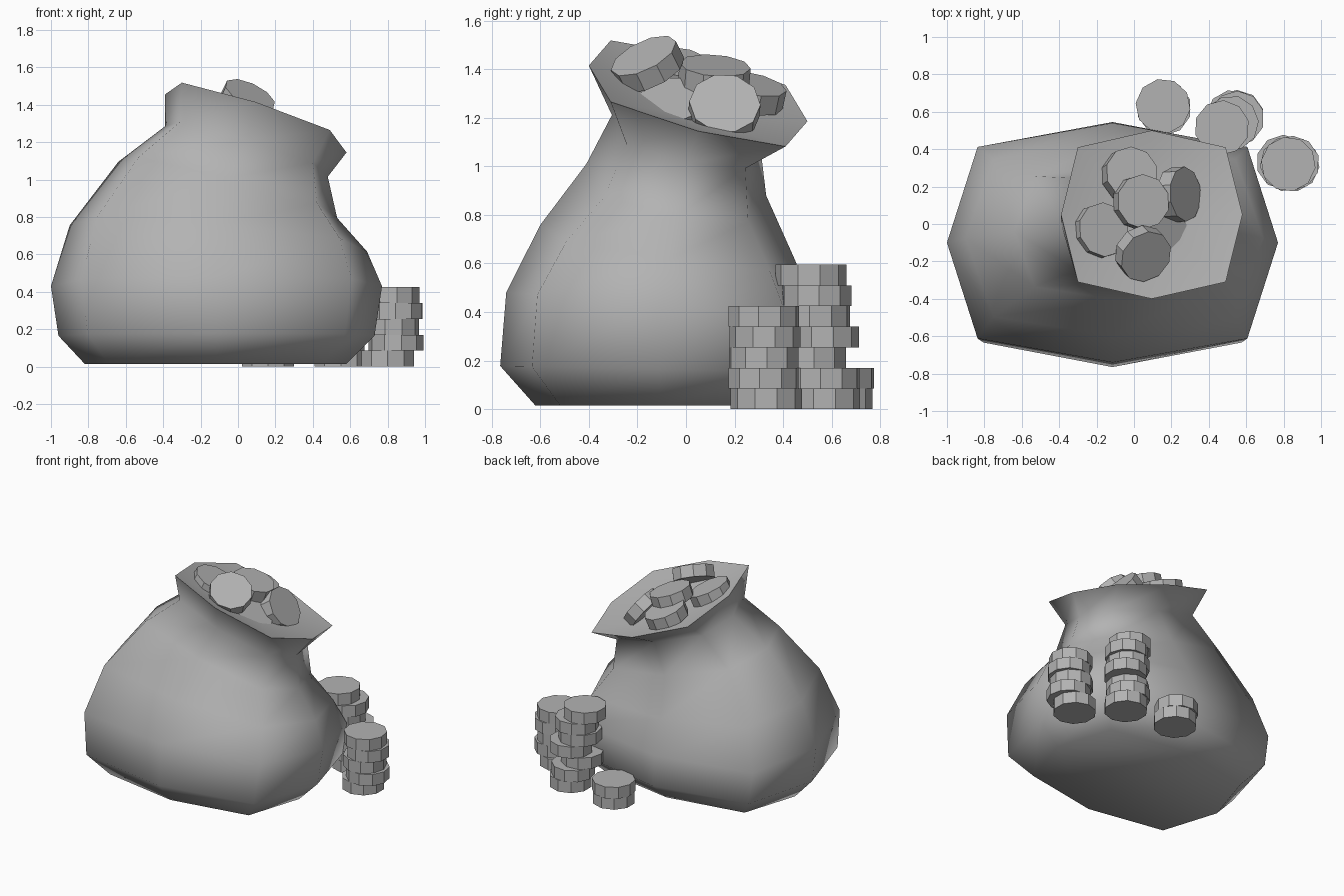
import bpy, bmesh, math
from mathutils import Vector

cube = bpy.data.objects.get("Cube")
if cube:
    bpy.data.objects.remove(cube)

grey = bpy.data.materials.new("plain_grey")
grey.use_nodes = True
colour = (0.45, 0.45, 0.45, 1)
grey.diffuse_color = colour
grey.node_tree.nodes["Principled BSDF"].inputs["Base Color"].default_value = colour


def finish(bm, name):
    bmesh.ops.recalc_face_normals(bm, faces=bm.faces)
    mesh = bpy.data.meshes.new(name)
    bm.to_mesh(mesh)
    bm.free()
    mesh.materials.append(grey)
    obj = bpy.data.objects.new(name, mesh)
    bpy.context.collection.objects.link(obj)
    return obj


# Sack: eight-sided rings, each as centre x, y, z, radius x, y, slope along x, y
RINGS = [
    (-0.12, -0.11, 0.015, 0.70, 0.51, 0, 0),
    (-0.115, -0.11, 0.165, 0.845, 0.655, 0, -0.02),
    (-0.115, -0.10, 0.43, 0.885, 0.64, 0, -0.08),
    (-0.105, -0.075, 0.685, 0.795, 0.525, -0.088, -0.14),
    (-0.055, -0.04, 0.945, 0.585, 0.37, -0.256, -0.176),
    (0.045, 0.0, 1.15, 0.435, 0.305, -0.31, -0.2),
    (0.095, 0.05, 1.30, 0.485, 0.45, -0.32, -0.255),
]
SIDES = [(1, 0), (0.815, 0.8), (0, 1), (-0.815, 0.8),
         (-1, 0), (-0.815, -0.8), (0, -1), (0.815, -0.8)]

bm = bmesh.new()
loops = []
for cx, cy, cz, rx, ry, sx, sy in RINGS:
    loops.append([bm.verts.new((cx + u * rx, cy + v * ry, cz + u * rx * sx + v * ry * sy))
                  for u, v in SIDES])
for low, high in zip(loops, loops[1:]):
    for i in range(8):
        j = (i + 1) % 8
        bm.faces.new((low[i], low[j], high[j], high[i]))
bm.faces.new(loops[0][::-1])
# Shallow dished opening
well = bm.verts.new((0.09, 0.05, 1.20))
for i in range(8):
    bm.faces.new((loops[-1][i], loops[-1][(i + 1) % 8], well))
sack = finish(bm, "sack")
bpy.ops.object.select_all(action='DESELECT')
bpy.context.view_layer.objects.active = sack
sack.select_set(True)
bpy.ops.object.shade_smooth_by_angle(angle=math.radians(65))

THICK = 0.085


def coin(name, top, normal=(0, 0, 1), turn=0.0):
    """Ten-sided coin placed by the centre of its upper face."""
    bm = bmesh.new()
    bmesh.ops.create_cone(bm, cap_ends=True, segments=10, radius1=0.147,
                          radius2=0.147, depth=THICK)
    obj = finish(bm, name)
    n = Vector(normal).normalized()
    spin = Vector((0, 0, 1)).rotation_difference(n).to_matrix()
    for v in obj.data.vertices:
        a = math.cos(turn), math.sin(turn)
        x, y, z = v.co
        p = Vector((x * a[0] - y * a[1], x * a[1] + y * a[0], z - THICK / 2))
        v.co = spin @ p + Vector(top)


# Stacks of coins on the ground, listed from the bottom up
STACKS = {
    "side_stack": [(0.80, 0.33), (0.845, 0.32), (0.82, 0.32), (0.845, 0.325), (0.825, 0.32)],
    "tall_stack": [(0.55, 0.57), (0.53, 0.57), (0.49, 0.515), (0.55, 0.565),
                   (0.50, 0.53), (0.52, 0.54), (0.47, 0.515)],
    "low_stack": [(0.16, 0.62), (0.155, 0.63)],
}
for label, spots in STACKS.items():
    for level, (x, y) in enumerate(spots):
        coin(f"{label}_coin_{level + 1}", (x, y, (level + 1) * THICK), turn=level * 0.2)

# Coins heaped in the opening: upper face centre and direction
HEAP = [
    ((0.065, -0.175, 1.455), (0.4, -0.4, 0.82)),
    ((0.05, 0.12, 1.415), (0.3, 0.08, 0.94)),
    ((0.275, 0.16, 1.26), (0.82, 0.05, 0.57)),
    ((-0.01, 0.27, 1.34), (0.3, 0.2, 0.93)),
    ((-0.16, -0.03, 1.43), (0.4, 0.15, 0.9)),
    ((0.17, -0.05, 1.28), (0.6, 0, 0.8)),
]
for i, (top, normal) in enumerate(HEAP):
    coin(f"heap_coin_{i + 1}", top, normal)
